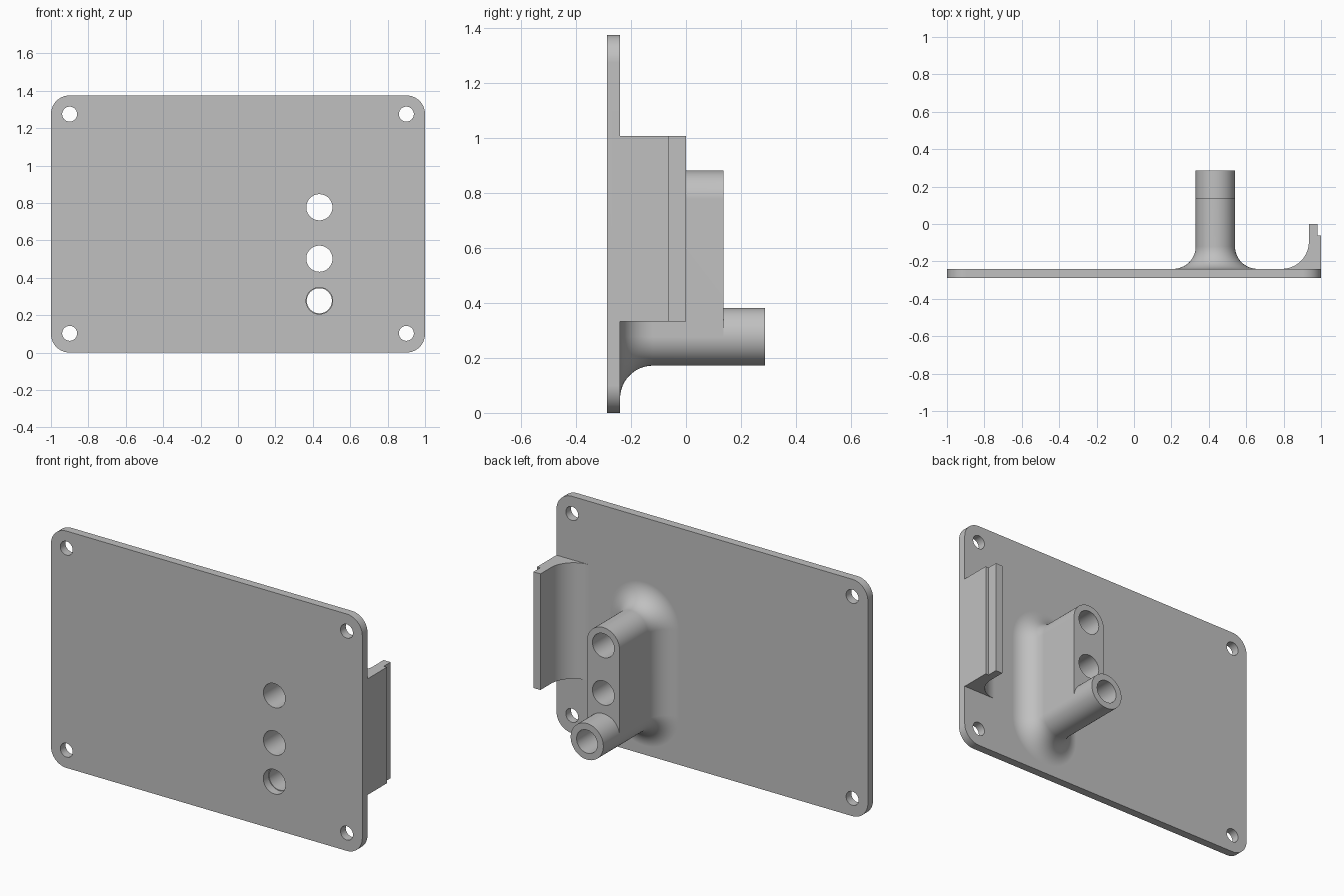
import bpy, bmesh, math

if "Cube" in bpy.data.objects:
    bpy.data.objects.remove(bpy.data.objects["Cube"])

grey = bpy.data.materials.new("plain grey")
grey.diffuse_color = (0.53, 0.53, 0.53, 1)
grey.use_nodes = True
grey.node_tree.nodes["Principled BSDF"].inputs["Base Color"].default_value = grey.diffuse_color


def loft(name, rings):
    """Closed solid through rings of equal point count."""
    bm = bmesh.new()
    loops = [[bm.verts.new(p) for p in ring] for ring in rings]
    n = len(loops[0])
    for a, b in zip(loops, loops[1:]):
        for i in range(n):
            bm.faces.new((a[i], a[(i + 1) % n], b[(i + 1) % n], b[i]))
    bm.faces.new(loops[0])
    bm.faces.new(loops[-1])
    bmesh.ops.recalc_face_normals(bm, faces=bm.faces)
    mesh = bpy.data.meshes.new(name)
    bm.to_mesh(mesh)
    bm.free()
    mesh.materials.append(grey)
    ob = bpy.data.objects.new(name, mesh)
    bpy.context.collection.objects.link(ob)
    return ob


def arc(cx, cz, r, start, end, n):
    return [(cx + r * math.cos(math.radians(start + (end - start) * i / n)),
             cz + r * math.sin(math.radians(start + (end - start) * i / n)))
            for i in range(n + 1)]


def at_y(outline, y):
    return [(x, y, z) for x, z in outline]


def cylinder(name, x, z, r, y0, y1, n=48):
    ring = arc(x, z, r, 0, 360, n)[:-1]
    return loft(name, [at_y(ring, y0), at_y(ring, y1)])


def combine(target, other, operation):
    mod = target.modifiers.new(operation.lower(), 'BOOLEAN')
    mod.operation, mod.object, mod.solver = operation, other, 'EXACT'
    bpy.context.view_layer.objects.active = target
    bpy.ops.object.modifier_apply(modifier=mod.name)
    bpy.data.objects.remove(other)


FRONT, BACK = -0.288, -0.24
BX, Z_LOW, Z_MID, Z_TOP, R = 0.435, 0.277, 0.502, 0.777, 0.105

# Rounded plate
outline = []
for cx, cz, s in ((0.9, 1.275, 0), (-0.9, 1.275, 90), (-0.9, 0.1, 180), (0.9, 0.1, 270)):
    outline += arc(cx, cz, 0.1, s, s + 90, 12)
panel = loft("mounting_panel", [at_y(outline, FRONT), at_y(outline, BACK)])


# Slot-shaped boss with a flared foot
def slot(r, y):
    return at_y(arc(BX, Z_TOP, r, 0, 180, 24) + arc(BX, Z_LOW, r, 180, 360, 24), y)


F = 0.12
rings = [slot(R + F, BACK - 0.02)]
for i in range(13):
    a = math.radians(90 * i / 12)
    rings.append(slot(R + F * (1 - math.sin(a)), BACK + F * (1 - math.cos(a))))
rings.append(slot(R, 0.137))
combine(panel, loft("boss", rings), 'UNION')

# Longer tube at the bottom of the boss
combine(panel, cylinder("tube", BX, Z_LOW, R, 0.1, 0.287), 'UNION')

# Side clip with a curved root and a stepped lip
profile = arc(0.79, -0.095, 0.145, -90, 0, 14)
profile += [(0.935, 0), (0.98, 0), (0.98, -0.062), (1, -0.062), (1, -0.26), (0.79, -0.26)]
clip = loft("clip", [[(x, y, z) for x, y in profile] for z in (0.333, 1.007)])
combine(panel, clip, 'UNION')

# Corner screw holes, boss bores and the wider mouth of the lowest bore
holes = [(x, z, 0.04, 0) for x in (-0.9, 0.9) for z in (0.103, 1.275)]
holes += [(BX, Z_TOP, 0.07, 0.5), (BX, Z_MID, 0.07, 0.5),
          (BX, Z_LOW, 0.067, 0.5), (BX, Z_LOW, 0.071, BACK)]
for x, z, r, depth in holes:
    combine(panel, cylinder("hole", x, z, r, -0.5, depth), 'DIFFERENCE')

# Smooth curves, keep flat faces flat
panel.select_set(True)
bpy.context.view_layer.objects.active = panel
bpy.ops.object.shade_smooth_by_angle(angle=math.radians(30))
weighted = panel.modifiers.new("weighted normals", 'WEIGHTED_NORMAL')
weighted.keep_sharp = True
